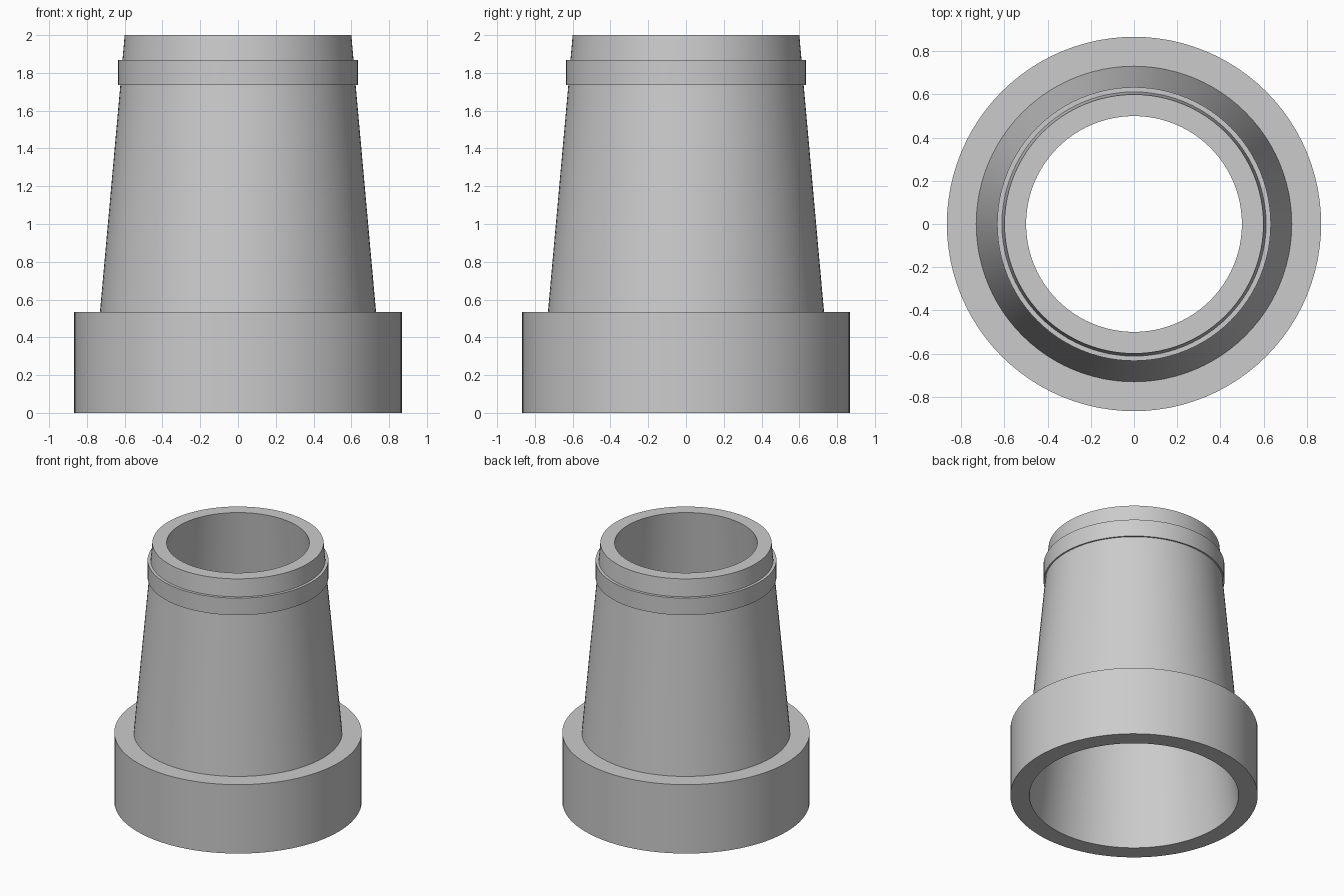
import bpy, bmesh
from math import radians, tau
from mathutils import Matrix

cube = bpy.data.objects.get("Cube")
if cube:
    bpy.data.objects.remove(cube, do_unlink=True)

SEGMENTS = 96

# Plain grey material
grey = bpy.data.materials.new("light_grey")
grey.use_nodes = True
colour = (0.6, 0.6, 0.6, 1)
grey.diffuse_color = colour
grey.node_tree.nodes["Principled BSDF"].inputs["Base Color"].default_value = colour


def lathe(name, profile):
    """Revolve a closed (radius, height) profile around the z axis."""
    bm = bmesh.new()
    verts = [bm.verts.new((r, 0, z)) for r, z in profile]
    edges = [bm.edges.new((a, b)) for a, b in zip(verts, verts[1:] + verts[:1])]
    bmesh.ops.spin(bm, geom=verts + edges, cent=(0, 0, 0), axis=(0, 0, 1),
                   angle=tau, steps=SEGMENTS, use_merge=True)
    bmesh.ops.remove_doubles(bm, verts=bm.verts, dist=0.0001)
    bmesh.ops.recalc_face_normals(bm, faces=bm.faces)
    mesh = bpy.data.meshes.new(name)
    bm.to_mesh(mesh)
    bm.free()
    mesh.materials.append(grey)
    obj = bpy.data.objects.new(name, mesh)
    bpy.context.collection.objects.link(obj)
    bpy.ops.object.select_all(action='DESELECT')
    obj.select_set(True)
    bpy.context.view_layer.objects.active = obj
    bpy.ops.object.shade_smooth_by_angle(angle=radians(30))
    return obj


# One hollow turned piece: wide foot, tapered neck, narrow band, tapered bore
foot = [(0.733, 0), (0.867, 0), (0.867, 0.533)]
neck = [(0.731, 0.533), (0.623, 1.735)]
band = [(0.634, 1.735), (0.634, 1.867)]
rim = [(0.612, 1.867), (0.6, 2), (0.5, 2)]
lathe("tapered_sleeve", foot + neck + band + rim)
